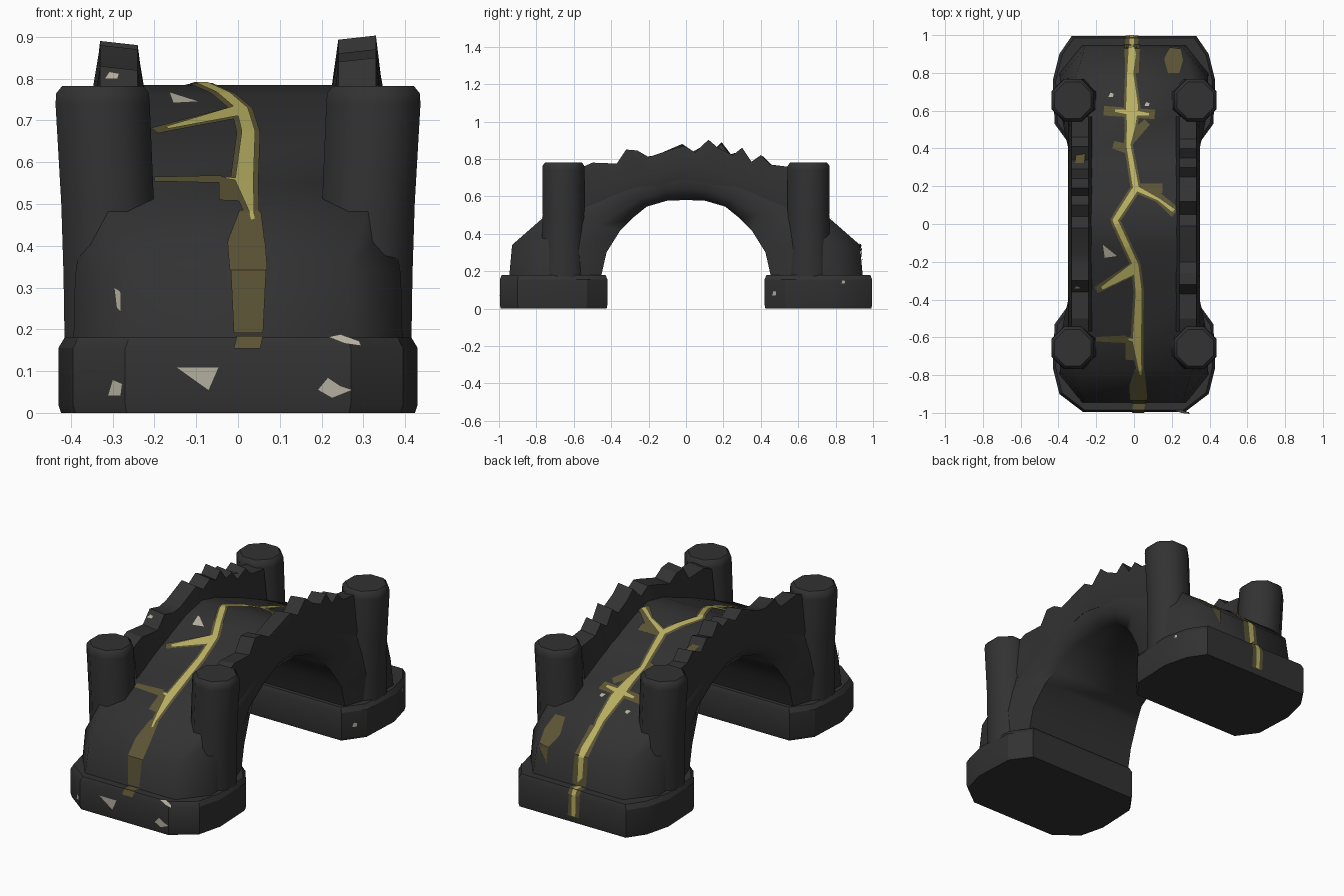
import bpy, bmesh, math
from mathutils import Vector

if "Cube" in bpy.data.objects:
    bpy.data.objects.remove(bpy.data.objects["Cube"])


def material(name, rgb):
    m = bpy.data.materials.new(name)
    m.diffuse_color = (*rgb, 1)
    m.use_nodes = True
    m.node_tree.nodes["Principled BSDF"].inputs["Base Color"].default_value = m.diffuse_color
    return m


STONE = material("dark_stone", (0.032, 0.032, 0.032))
GOLD = material("bright_gold", (0.48, 0.43, 0.12))
OLIVE = material("dim_gold", (0.105, 0.088, 0.035))
CHIP = material("pale_chip", (0.46, 0.43, 0.35))


def make(name, verts, faces, mat, angle=35):
    me = bpy.data.meshes.new(name)
    me.from_pydata([tuple(v) for v in verts], [], faces)
    bm = bmesh.new()
    bm.from_mesh(me)
    bmesh.ops.recalc_face_normals(bm, faces=bm.faces)
    bm.to_mesh(me)
    bm.free()
    me.materials.append(mat)
    ob = bpy.data.objects.new(name, me)
    bpy.context.collection.objects.link(ob)
    if angle:
        bpy.ops.object.select_all(action='DESELECT')
        ob.select_set(True)
        bpy.context.view_layer.objects.active = ob
        bpy.ops.object.shade_smooth_by_angle(angle=math.radians(angle))
    return ob


def loft(name, rings, mat, angle=35):
    n = len(rings[0])
    verts = [v for r in rings for v in r]
    faces = [(i * n + j, i * n + (j + 1) % n, (i + 1) * n + (j + 1) % n, (i + 1) * n + j)
             for i in range(len(rings) - 1) for j in range(n)]
    faces += [tuple(range(n)), tuple(range(len(verts) - n, len(verts)))]
    return make(name, verts, faces, mat, angle)


def mirrored(half):
    return half + [(-p[0],) + tuple(p[1:]) for p in reversed(half)]


# Arch body: deck y,z, soffit y,z, deck half width, flank half width; soffit edges are rounded
HALF = [(-.95, .12, -.47, .10, .28, .395), (-.93, .34, -.425, .30, .26, .39), (-.77, .48, -.35, .42, .31, .37),
        (-.62, .55, -.29, .48, .33, .35), (-.35, .67, -.21, .545, .325, .345), (-.12, .76, -.10, .577, .32, .335)]
STATIONS = HALF + [(0, .785, 0, .58, .32, .335)] + [(-s[0], s[1], -s[2], *s[3:]) for s in reversed(HALF)]
body = []
for a, b, c, d, wo, wm in STATIONS:
    def mid(t):
        return a + (c - a) * t, b + (d - b) * t
    body.append(mirrored([(wo, a, b), (wm, *mid(.3)), (wm - .005, *mid(.7)), (wm - .055, c, d)]))
loft("arch_body", body, STONE, 62)

DECK = [(s[0], s[1]) for s in STATIONS]


def deck(y, lift=0.0):
    pts = []
    for p in DECK:
        v = Vector((p[0], p[1] - .1))
        pts.append(v * (1 + lift / v.length) + Vector((0, .1)))
    for p, q in zip(pts, pts[1:]):
        if y <= q.x or q is pts[-1]:
            return p.y + (q.y - p.y) * (y - p.x) / (q.x - p.x)


# Feet: chamfered stone blocks
def foot(name, sy, front_half):
    side = [(.34, .42), (.42, .53), (.43, .76), (.395, .90), (front_half, .995)]
    outline = mirrored([(x, y * sy) for x, y in side])

    def ring(z, k):
        return [(x * k, .71 * sy + (y - .71 * sy) * k, z) for x, y in outline]
    loft(name, [ring(0, .985), ring(.02, 1), ring(.155, 1), ring(.18, .965)], STONE, 30)


foot("front_foot", -1, .27)
foot("back_foot", 1, .33)

# Four octagonal corner posts, flaring towards the feet
for sx, side in ((-1, "left"), (1, "right")):
    for sy, end in ((-1, "front"), (1, "back")):
        rings = []
        for z, r, cx in ((.08, .15, .275), (.33, .125, .302), (.50, .12, .312), (.74, .122, .324),
                         (.765, .12, .324), (.782, .105, .324)):
            rings.append([(sx * cx + r * math.cos(math.pi * (k + .5) / 4),
                           sy * .655 + r * math.sin(math.pi * (k + .5) / 4), z) for k in range(8)])
        loft(f"{end}_{side}_post", rings, STONE, 50)

# Jagged parapets, one tooth profile per side
TEETH = {
    1: [(-.57, .75), (-.50, .78), (-.37, .775), (-.32, .85), (-.26, .845), (-.20, .81), (-.05, .86),
        (-.01, .87), (.05, .835), (.12, .903), (.17, .86), (.25, .82), (.30, .86), (.35, .785),
        (.40, .82), (.45, .77), (.57, .755)],
    -1: [(-.57, .75), (-.50, .78), (-.36, .765), (-.30, .83), (-.22, .81), (-.16, .82), (-.02, .88),
         (.04, .84), (.10, .875), (.15, .85), (.19, .89), (.24, .825), (.29, .84), (.34, .78),
         (.41, .815), (.46, .765), (.57, .75)],
}
for sx, name in ((-1, "left_parapet"), (1, "right_parapet")):
    loft(name, [[(sx * .215, y, deck(y) - .06), (sx * .24, y, z - .01), (sx * .33, y, z),
                 (sx * .35, y, deck(y) - .02), (sx * .335, y, deck(y) - .09)]
                for y, z in TEETH[sx]], STONE, 25)


# Cracks: thin strips of varying half width draped over the deck (x, y, half width)
def strip(name, pts, mat, lift):
    path = []
    for (x0, y0, w0), (x1, y1, w1) in zip(pts, pts[1:]):
        ts = {k / 8 for k in range(9)}
        if abs(y1 - y0) > .001:
            ts |= {(d[0] - y0) / (y1 - y0) for d in DECK}
        path += [(x0 + (x1 - x0) * t, y0 + (y1 - y0) * t, w0 + (w1 - w0) * t)
                 for t in sorted(ts) if 0 <= t <= 1]
    path = [p for i, p in enumerate(path) if i == 0 or (Vector(p[:2]) - Vector(path[i - 1][:2])).length > 1e-5]
    verts = []
    for i, (x, y, w) in enumerate(path):
        a, b = path[max(i - 1, 0)], path[min(i + 1, len(path) - 1)]
        d = Vector((b[0] - a[0], b[1] - a[1])).normalized()
        for s in (-1, 1):
            px, py = x - d.y * w * s, y + d.x * w * s
            verts.append((px, py, deck(py, lift)))
    make(name, verts, [(2 * i, 2 * i + 1, 2 * i + 3, 2 * i + 2) for i in range(len(path) - 1)], mat, 0)


MAIN = [(.035, -.80, .004), (.015, -.62, .022), (.025, -.36, .016), (.01, -.22, .014), (-.10, .02, .014),
        (.01, .19, .016), (-.03, .42, .011), (-.015, .52, .022), (-.01, .62, .032), (-.02, .80, .016),
        (-.01, .90, .02), (-.015, .949, .014)]
strip("main_crack", MAIN, GOLD, .008)
strip("main_crack_glow", [(x, y, w + .012) for x, y, w in MAIN], OLIVE, .005)
BRANCHES = [[(.01, .19, .013), (.13, .13, .006), (.21, .07, .01)], [(.01, -.23, .03), (-.17, -.34, .008)],
            [(-.01, .59, .014), (-.10, .60, .006)], [(0, .59, .014), (.08, .58, .006)],
            [(.02, -.62, .01), (-.03, -.61, .004)]]
for b in BRANCHES:
    strip("branch_crack", b, GOLD, .0085)
GLOWS = [[(.03, -.77, .025), (.02, -.86, .045), (.025, -.93, .045), (.025, -.949, .035)],
         [(.01, .19, .025), (.13, .14, .025), (.22, .06, .03)], [(.02, .19, .025), (.15, .19, .025)],
         [(.01, -.23, .036), (-.20, -.35, .018)], [(-.04, -.61, .02), (-.20, -.61, .012)],
         [(-.01, -.60, .035), (-.02, -.72, .025)],
         [(-.03, .44, .03), (.07, .54, .02)], [(-.04, .40, .025), (-.11, .42, .02)],
         [(-.16, .60, .025), (.11, .58, .025)], [(-.01, .80, .035), (-.01, .949, .042)],
         [(.21, .80, .03), (.21, .87, .05), (.22, .94, .025)]]
for g in GLOWS:
    strip("branch_glow", g, OLIVE, .0055)


# Thin shards set on the stone surfaces
def chip(centre, normal, shape, mat=CHIP, lift=.004, name="stone_chip"):
    n = Vector(normal).normalized()
    u = Vector((1, 0, 0)) if abs(n.z) > .5 else Vector((0, 0, 1)).cross(n).normalized()
    u = (u - n * u.dot(n)).normalized()
    v = n.cross(u)
    make(name, [Vector(centre) + n * lift + u * a + v * b for a, b in shape],
         [tuple(range(len(shape)))], mat, 0)


def bar(w, h):
    return [(-w, -h), (w * .8, -h), (w, h), (-w * .8, h)]


# Crack ends running over the feet, and the stain on the left parapet
for w, lift, mat, part in ((.038, .003, OLIVE, "glow"), (.013, .006, GOLD, "crack")):
    chip((-.012, .995, .095), (0, 1, 0), bar(w, .06), mat, lift, "back_foot_" + part)
    chip((-.012, .990, .1675), (0, .928, .371), bar(w, .016), mat, lift, "back_foot_edge_" + part)
    chip((-.012, .966, .18), (0, 0, 1), bar(w, .02), mat, lift, "back_foot_top_" + part)
chip((.025, -.990, .1675), (0, -.928, .371), bar(.035, .016), OLIVE, .004, "front_foot_edge_glow")
chip((.025, -.966, .18), (0, 0, 1), bar(.035, .02), OLIVE, .004, "front_foot_top_glow")
chip((-.285, .345, .785), (0, .3, 1), bar(.028, .025), OLIVE, .01, "parapet_stain")

TRI = [(-.05, .025), (.055, .025), (.03, -.032)]
SHARD = [(-.04, .012), (-.01, .02), (.035, .0), (.04, -.015), (0, -.008)]
GEM = [(-.025, -.015), (-.01, .025), (.02, .015), (.015, -.015)]
TINY = [(a * .6, b * .6) for a, b in GEM]
chip((-.10, -.995, .085), (0, -1, 0), TRI)
chip((.225, -.995, .055), (0, -1, 0), [(-.035, 0), (-.01, .03), (.02, .01), (.05, .0), (0, -.02)])
chip((.255, -.990, .1675), (0, -.8, .6), SHARD, lift=.008)
chip((-.29, -.981, .055), (-.60, -.80, 0), GEM)
chip((-.28, -.922, .27), (-.72, -.68, .12), [(-.02, .03), (.005, .02), (.012, -.03), (-.005, -.02)], lift=.008)
chip((.382, .475, .08), (.79, -.61, 0), TINY)
chip((.412, .84, .14), (.97, .25, 0), TINY, lift=.007)
chip((-.13, -.145, deck(-.145)), (0, -.365, .93), [(-.035, .04), (.04, -.025), (-.025, -.035)])
chip((-.12, .68, deck(.68)), (0, .42, .91), TINY)
chip((.07, .63, deck(.63)), (0, .42, .91), TINY)
chip((-.30, -.335, .803), (0, -.74, .68), [(a * .8, b * .6) for a, b in GEM])
